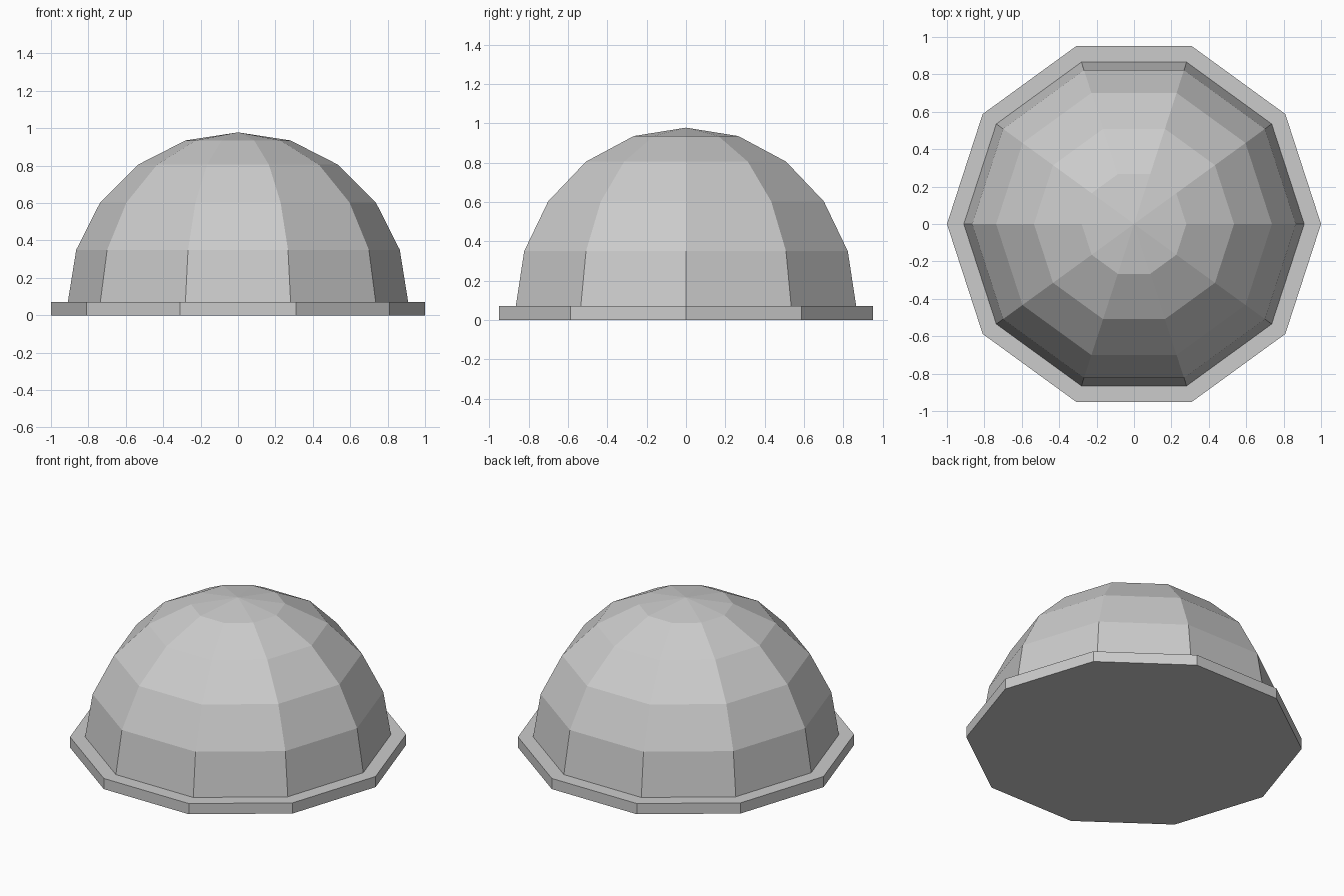
import bpy
from math import cos, sin, pi

SIDES = 10

cube = bpy.data.objects.get("Cube")
if cube:
    bpy.data.objects.remove(cube, do_unlink=True)

# Single grey material
grey = bpy.data.materials.new("light_grey")
grey.use_nodes = True
colour = (0.6, 0.6, 0.6, 1)
grey.diffuse_color = colour
grey.node_tree.nodes["Principled BSDF"].inputs["Base Color"].default_value = colour


def lathe(name, profile, apex=None):
    """Turn (radius, height) points into a closed, flat-faced solid."""
    verts = [(r * cos(2 * pi * i / SIDES), r * sin(2 * pi * i / SIDES), z)
             for r, z in profile for i in range(SIDES)]
    faces = [tuple(reversed(range(SIDES)))]
    for ring in range(len(profile) - 1):
        a = ring * SIDES
        for i in range(SIDES):
            j = (i + 1) % SIDES
            faces.append((a + i, a + j, a + SIDES + j, a + SIDES + i))
    last = (len(profile) - 1) * SIDES
    if apex is None:
        faces.append(tuple(range(last, last + SIDES)))
    else:
        verts.append((0, 0, apex))
        tip = len(verts) - 1
        faces += [(last + i, last + (i + 1) % SIDES, tip) for i in range(SIDES)]
    mesh = bpy.data.meshes.new(name)
    mesh.from_pydata(verts, [], faces)
    mesh.materials.append(grey)
    obj = bpy.data.objects.new(name, mesh)
    bpy.context.collection.objects.link(obj)
    return obj


# Flat rim plate under the dome
lathe("base_rim", [(1, 0), (1, 0.07)])

# Faceted dome
lathe("dome", [(0.91, 0.07), (0.865, 0.35), (0.737, 0.603),
               (0.535, 0.805), (0.28, 0.935)], apex=0.978)
